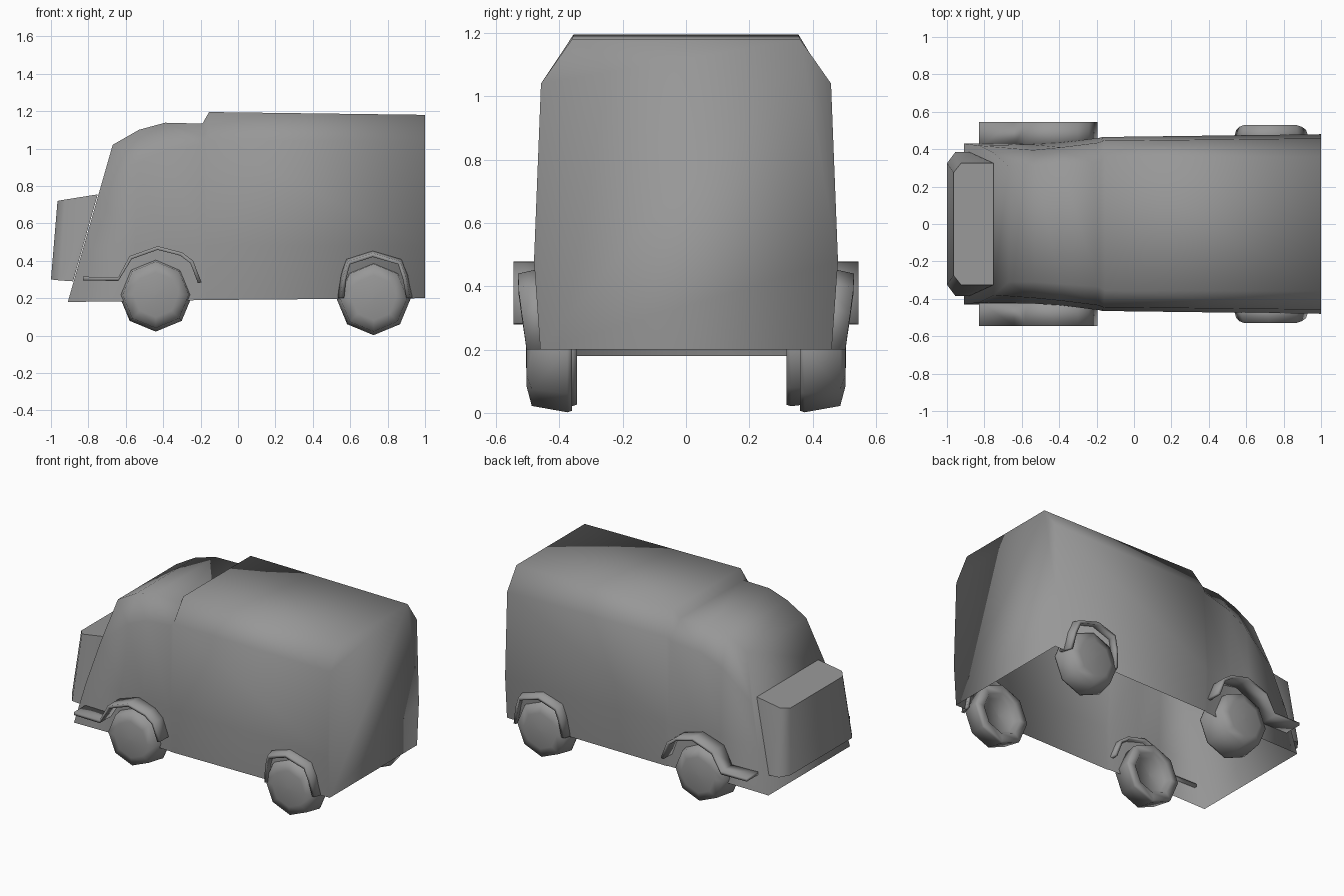
import bpy, bmesh, math

if "Cube" in bpy.data.objects:
    bpy.data.objects.remove(bpy.data.objects["Cube"])

# Mid-dark grey paint shared by every part
paint = bpy.data.materials.new("dark_grey_paint")
paint.diffuse_color = (.31, .31, .31, 1)
paint.use_nodes = True
paint.node_tree.nodes["Principled BSDF"].inputs["Base Color"].default_value = paint.diffuse_color


def finish(name, bm, angle=180):
    bmesh.ops.remove_doubles(bm, verts=bm.verts, dist=1e-5)
    bmesh.ops.recalc_face_normals(bm, faces=bm.faces)
    me = bpy.data.meshes.new(name)
    bm.to_mesh(me)
    bm.free()
    me.materials.append(paint)
    ob = bpy.data.objects.new(name, me)
    bpy.context.collection.objects.link(ob)
    bpy.ops.object.select_all(action='DESELECT')
    ob.select_set(True)
    bpy.context.view_layer.objects.active = ob
    bpy.ops.object.shade_smooth_by_angle(angle=math.radians(angle))
    return ob


def loft(bm, rings, closed, caps):
    """Skin a list of equally long point rings; caps = (first, last)."""
    rows = [[bm.verts.new(p) for p in r] for r in rings]
    n = len(rows[0])
    for a, b in zip(rows, rows[1:]):
        for i in range(n if closed else n - 1):
            j = (i + 1) % n
            bm.faces.new((a[i], a[j], b[j], b[i]))
    if caps[0]:
        bm.faces.new(rows[0])
    if caps[1]:
        bm.faces.new(rows[-1])


def mirrored(half):
    return half + [(x, -y, z) for x, y, z in reversed(half)]


# Body shell: cab and raised cargo box, open underneath
stations = [
    [(-.91, .43, .18), (-.83, .42, .46), (-.75, .38, .74), (-.67, .31, 1.02)],
    [(-.55, .43, .183), (-.55, .425, .48), (-.54, .395, .92), (-.53, .31, 1.10)],
    [(-.39, .435, .185), (-.39, .435, .48), (-.39, .41, .99), (-.39, .32, 1.138)],
    [(-.19, .45, .19), (-.19, .46, .48), (-.19, .435, 1.02), (-.19, .335, 1.133)],
    [(-.17, .455, .19), (-.17, .465, .48), (-.165, .445, 1.045), (-.155, .355, 1.195)],
    [(1, .46, .2), (1, .48, .48), (1, .458, 1.04), (1, .36, 1.18)],
]
bm = bmesh.new()
loft(bm, [mirrored(s) for s in stations], False, (True, True))
finish("van_body", bm)

# Short nose in front of the windscreen
bm = bmesh.new()
low = [(-.882, .385, .29), (-.955, .385, .295), (-1, .325, .30)]
high = [(-.75, .325, .755), (-.925, .325, .727), (-.965, .275, .72)]
loft(bm, [mirrored(low), mirrored(high)], True, (True, True))
finish("nose", bm, 60)


# Wheels: eight-sided lathe with domed outer face and recessed inner face
def wheel(name, cx, cz, radius, y_in, side):
    profile = [(y_in + .04, .0), (y_in + .03, .115), (y_in, .14),
               (y_in, radius - .005), (y_in + .015, radius),
               (.487, radius - .02), (.503, .12), (.506, 0)]
    bm = bmesh.new()
    rings = []
    for y, r in profile:
        r = max(r, .0005)
        rings.append([(cx + r * math.sin(k * math.pi / 4), side * y,
                       cz + r * math.cos(k * math.pi / 4)) for k in range(8)])
    loft(bm, rings, True, (True, True))
    finish(name, bm)


# Fenders: angular strip bent over the wheel, optionally tucked in low down
def fender(name, path, center, y_in, y_out, drop, tuck, side):
    cx, cz = center
    bm = bmesh.new()
    rings = []
    for x, z in path:
        # flat running-board points thicken downward, the arch toward the hub
        dx, dz = (0, -1) if x < -.6 else (cx - x, cz - z)
        d = math.hypot(dx, dz)
        dx, dz = dx / d, dz / d
        edge = y_out - tuck * max(0, .42 - z)
        ring = [(y_in, 0), (edge, drop), (edge, drop + .02), (y_in, .02)]
        rings.append([(x + dx * t, side * y, z + dz * t) for y, t in ring])
    loft(bm, rings, True, (True, True))
    finish(name, bm)


front_arch = [(-.83, .315), (-.64, .312), (-.58, .425), (-.43, .478),
              (-.30, .445), (-.24, .40), (-.195, .285)]
rear_arch = [(.525, .20), (.545, .33), (.575, .415), (.72, .462),
             (.88, .415), (.915, .33), (.942, .20)]
for side, label, y_in in ((-1, "near", .345), (1, "far", .317)):
    wheel("front_wheel_" + label, -.44, .218, .197, y_in, side)
    wheel("rear_wheel_" + label, .725, .202, .2, .36, side)
    fender("front_fender_" + label, front_arch, (-.43, .22), .41, .545, 0, 0, side)
    fender("rear_fender_" + label, rear_arch, (.725, .20), .43, .53, .022, .12, side)
